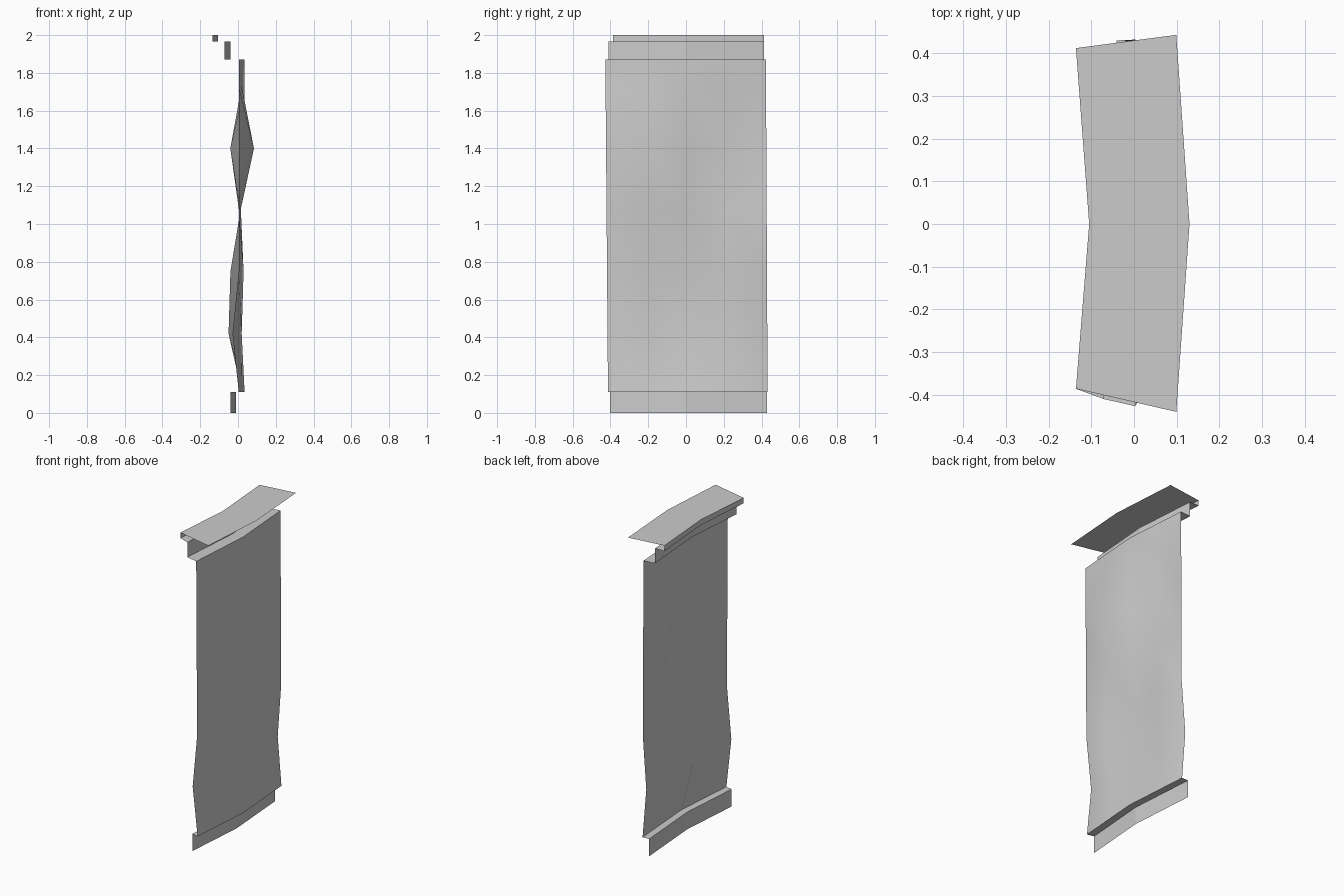
import bpy
import math

if "Cube" in bpy.data.objects:
    bpy.data.objects.remove(bpy.data.objects["Cube"])

BEND = -0.031  # both ends sit back from the centre fold


def sheet(name, grid, smooth=False):
    """Make an open sheet from rows of points."""
    cols = len(grid[0])
    verts = [p for row in grid for p in row]
    faces = []
    for r in range(len(grid) - 1):
        for c in range(cols - 1):
            a = r * cols + c
            faces.append((a, a + cols, a + cols + 1, a + 1))
    mesh = bpy.data.meshes.new(name)
    mesh.from_pydata(verts, [], faces)
    mesh.update()
    obj = bpy.data.objects.new(name, mesh)
    bpy.context.collection.objects.link(obj)
    if smooth:
        bpy.ops.object.select_all(action='DESELECT')
        obj.select_set(True)
        bpy.context.view_layer.objects.active = obj
        bpy.ops.object.shade_smooth_by_angle(angle=math.radians(40))
    return obj


def folded_row(x, z, y0, y1):
    """One profile point swept across the centre fold."""
    return [(x + BEND, y0, z), (x, 0, z), (x + BEND, y1, z)]


# Stepped cap and ledges: centre x, z, front y, back y
cornice = [(0.13, 2.0, -0.44, 0.443), (-0.105, 2.0, -0.386, 0.412),
           (-0.105, 1.965, -0.386, 0.412), (-0.04, 1.965, -0.41, 0.414),
           (-0.04, 1.87, -0.41, 0.414), (0.035, 1.87, -0.427, 0.423)]
# Flip so the cap faces up
sheet("stepped_cornice", [folded_row(*p)[::-1] for p in cornice][::-1])

# Recessed base strip under the wall
base = [(0.035, 0.11, -0.413, 0.432), (-0.01, 0.11, -0.402, 0.43),
        (-0.01, 0.0, -0.402, 0.43)]
sheet("base_strip", [folded_row(*p) for p in base])

# Uneven wall panel: z, then depth offsets across five columns
rows = [(1.87, (0, 0, 0, 0, 0)),
        (1.73, (0, 0, 0, 0, 0)),
        (1.40, (0, 0.065, 0, -0.06, 0)),
        (1.08, (0, -0.005, -0.02, -0.01, 0)),
        (0.75, (0, 0.01, -0.075, 0.01, 0)),
        (0.42, (-0.033, 0, -0.085, 0, -0.025)),
        (0.11, (0, 0, 0, 0, 0))]
grid = []
for z, offs in rows:
    t = (1.87 - z) / 1.76
    y0 = -0.427 + 0.014 * t
    y1 = 0.423 + 0.009 * t
    row = []
    for k, off in zip((-1, -0.5, 0, 0.5, 1), offs):
        y = -k * y0 if k < 0 else k * y1
        row.append((0.035 + BEND * abs(k) + off, y, z))
    grid.append(row)
sheet("wall_panel", grid, smooth=True)
